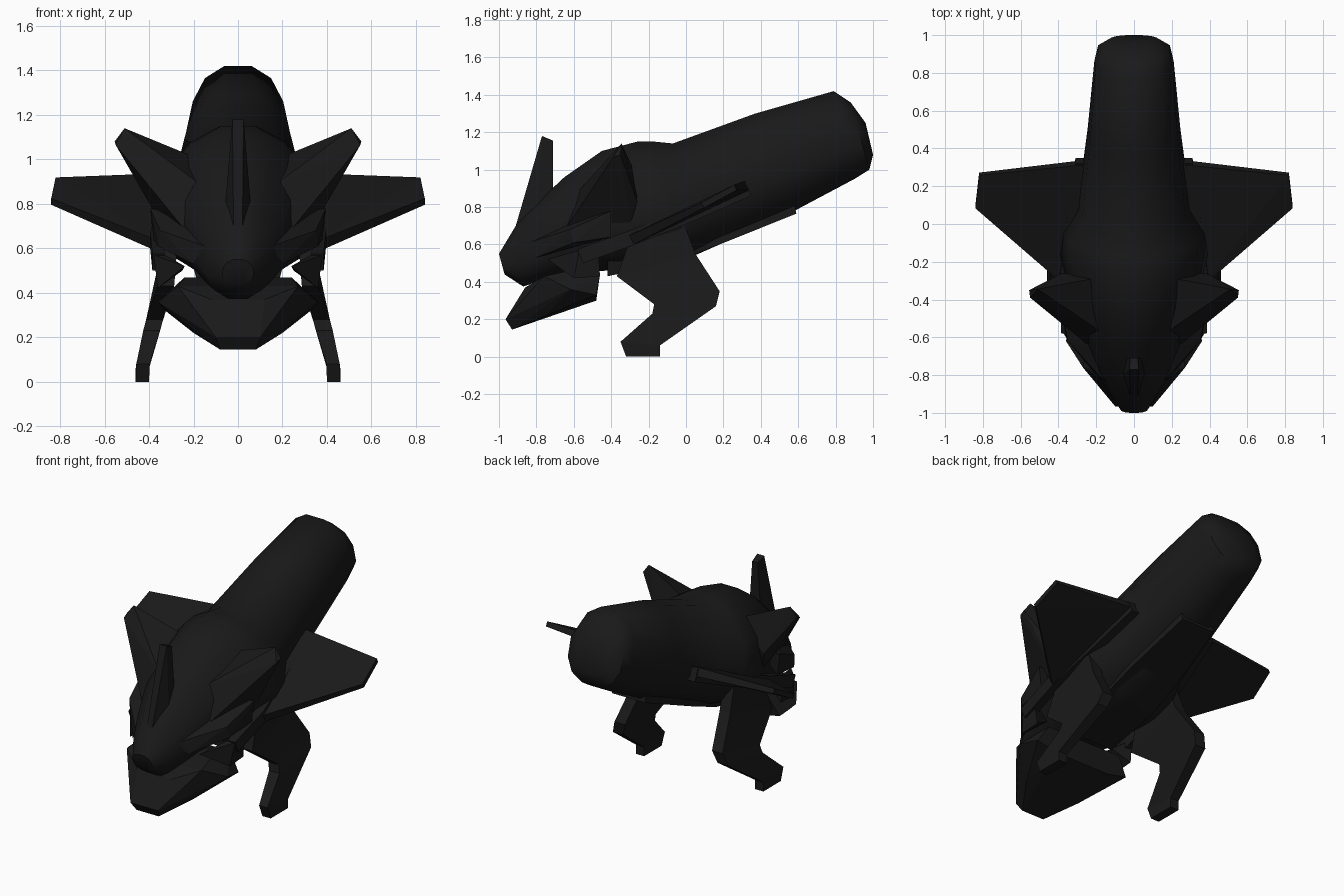
import bpy, bmesh
from math import sin, cos, pi, radians, copysign

if "Cube" in bpy.data.objects:
    bpy.data.objects.remove(bpy.data.objects["Cube"])

mat = bpy.data.materials.new("charcoal")
mat.diffuse_color = (0.010, 0.010, 0.010, 1)
mat.use_nodes = True
mat.node_tree.nodes["Principled BSDF"].inputs["Base Color"].default_value = mat.diffuse_color


def finish(name, bm, smooth=False):
    bmesh.ops.recalc_face_normals(bm, faces=bm.faces)
    me = bpy.data.meshes.new(name)
    bm.to_mesh(me)
    bm.free()
    me.materials.append(mat)
    ob = bpy.data.objects.new(name, me)
    bpy.context.collection.objects.link(ob)
    if smooth:
        bpy.ops.object.select_all(action='DESELECT')
        ob.select_set(True)
        bpy.context.view_layer.objects.active = ob
        bpy.ops.object.shade_smooth_by_angle(angle=radians(45))
    return ob


def hull(name, pts):
    bm = bmesh.new()
    for p in pts:
        bm.verts.new(p)
    res = bmesh.ops.convex_hull(bm, input=bm.verts)
    junk = {v for v in res["geom_interior"] + res["geom_unused"]
            if isinstance(v, bmesh.types.BMVert)}
    bmesh.ops.delete(bm, geom=list(junk), context='VERTS')
    bmesh.ops.dissolve_limit(bm, angle_limit=radians(1), verts=bm.verts, edges=bm.edges)
    return finish(name, bm)


def flip(pts, s):
    return [(s * x, y, z) for x, y, z in pts]


def both(pts):
    return pts + flip(pts, -1)


def loft(name, rings, smooth=False):
    bm = bmesh.new()
    rows = [[bm.verts.new(p) for p in r] for r in rings]
    n = len(rows[0])
    for a, b in zip(rows, rows[1:]):
        for i in range(n):
            j = (i + 1) % n
            bm.faces.new((a[i], a[j], b[j], b[i]))
    bm.faces.new(rows[0])
    bm.faces.new(rows[-1])
    return finish(name, bm, smooth)


# Body: rounded sections: top (y, z), bottom (y, z), half width, taper to the top
sections = [
    (-1.00, .55, -.97, .44, .07, .1), (-.91, .70, -.87, .375, .14, .3),
    (-.80, .82, -.80, .40, .19, .4), (-.65, .96, -.66, .44, .25, .4),
    (-.45, 1.10, -.43, .46, .32, .4), (-.26, 1.15, -.12, .49, .39, .4),
    (-.17, 1.15, .02, .53, .38, .35), (-.07, 1.14, .18, .60, .30, .25),
    (.37, 1.30, .58, .78, .245, .15), (.79, 1.42, .90, .95, .21, .1),
    (.88, 1.36, .98, 1.0, .19, 0), (.96, 1.25, 1.0, 1.08, .12, 0)]


def ring(ty, tz, by, bz, w, taper, n=12):
    e = .85
    out = []
    for i in range(n):
        a = 2 * pi * (i + .5) / n
        c = copysign(abs(cos(a)) ** e, cos(a)) / cos(pi / n) ** e
        s = copysign(abs(sin(a)) ** e, sin(a)) / cos(pi / n) ** e
        s *= 1 - taper * max(c, 0)
        out.append((w * s, (ty + by) / 2 + c * (ty - by) / 2,
                    (tz + bz) / 2 + c * (tz - bz) / 2))
    return out


loft("body", [ring(*s) for s in sections], True)

# Belly keel, lower jaw and central horn
hull("belly_plate", both([(.12, .58, .82), (.12, .59, .765), (.17, .18, .60),
                          (.18, -.05, .51), (.18, -.42, .43), (.22, -.42, .6)]))
hull("lower_jaw", both([(.08, -.93, .145), (.10, -.965, .20), (.12, -.86, .37),
                        (.20, -.75, .22), (.36, -.62, .36), (.34, -.48, .33),
                        (.20, -.48, .30), (.27, -.76, .43), (.24, -.58, .47),
                        (.27, -.46, .44)]))
hull("horn", both([(.02, -.91, .70), (.065, -.80, .70), (.04, -.71, .86),
                   (.025, -.77, 1.18), (.02, -.71, 1.155)]))


# Leg: the x centre follows the outward bend of the limb
def leg_x(z):
    knots = [(0, .43), (.07, .43), (.28, .375), (.43, .325), (.75, .30)]
    for (a, xa), (b, xb) in zip(knots, knots[1:]):
        if z <= b:
            return xa + (xb - xa) * (z - a) / (b - a)
    return knots[-1][1]


# Leg rows: front y, z and back y, z, half thickness
leg_rows = [(-.32, 0, -.14, 0, .03), (-.35, .08, -.14, .06, .03),
            (-.18, .23, .16, .27, .038), (-.17, .28, .18, .35, .038),
            (-.37, .43, .05, .55, .038), (-.28, .68, -.02, .74, .038)]

wing = [(.27, .325, .915), (.82, .265, .905), (.84, .09, .81), (.36, -.32, .61)]
# Side rail stations running down the flank: x, y, z
rail = [(.285, .32, .89), (.33, 0, .75), (.37, -.30, .63), (.36, -.58, .53)]

for side, s in (("left", 1), ("right", -1)):
    loft(side + "_leg", [flip([(leg_x(fz) - t, fy, fz), (leg_x(fz) + t, fy, fz),
                               (leg_x(bz) + t, by, bz), (leg_x(bz) - t, by, bz)], s)
                         for fy, fz, by, bz, t in leg_rows])
    # Swept wing, slightly thinner at the tip
    hull(side + "_wing", flip([(x, y + d * .5, z - d) for x, y, z in wing
                               for d in ((-.014, .014) if x > .5 else (-.025, .025))], s))
    loft(side + "_rail", [flip([(x - .03, y, z + .045), (x + .025, y, z + .045),
                                (x + .025, y + .03, z - .03), (x - .03, y + .03, z - .03)], s)
                          for x, y, z in rail])
    # Raised ear fin
    hull(side + "_ear_fin", flip([(.51, -.345, 1.14), (.555, -.35, 1.08), (.55, -.39, 1.065),
                                  (.17, -.28, 1.0), (.16, -.58, .88), (.22, -.66, .66),
                                  (.38, -.26, .83), (.34, -.30, .70)], s))
    # Cheek guard
    hull(side + "_cheek", flip([(.24, -.74, .52), (.38, -.57, .57), (.38, -.47, .60),
                                (.36, -.46, .43), (.36, -.60, .42), (.25, -.50, .5)], s))
    # Brow plate below the fin
    hull(side + "_brow", flip([(.15, -.84, .61), (.35, -.62, .68), (.395, -.40, .78),
                               (.38, -.40, .64), (.20, -.80, .53), (.36, -.60, .61),
                               (.23, -.40, .76), (.20, -.66, .70)], s))
